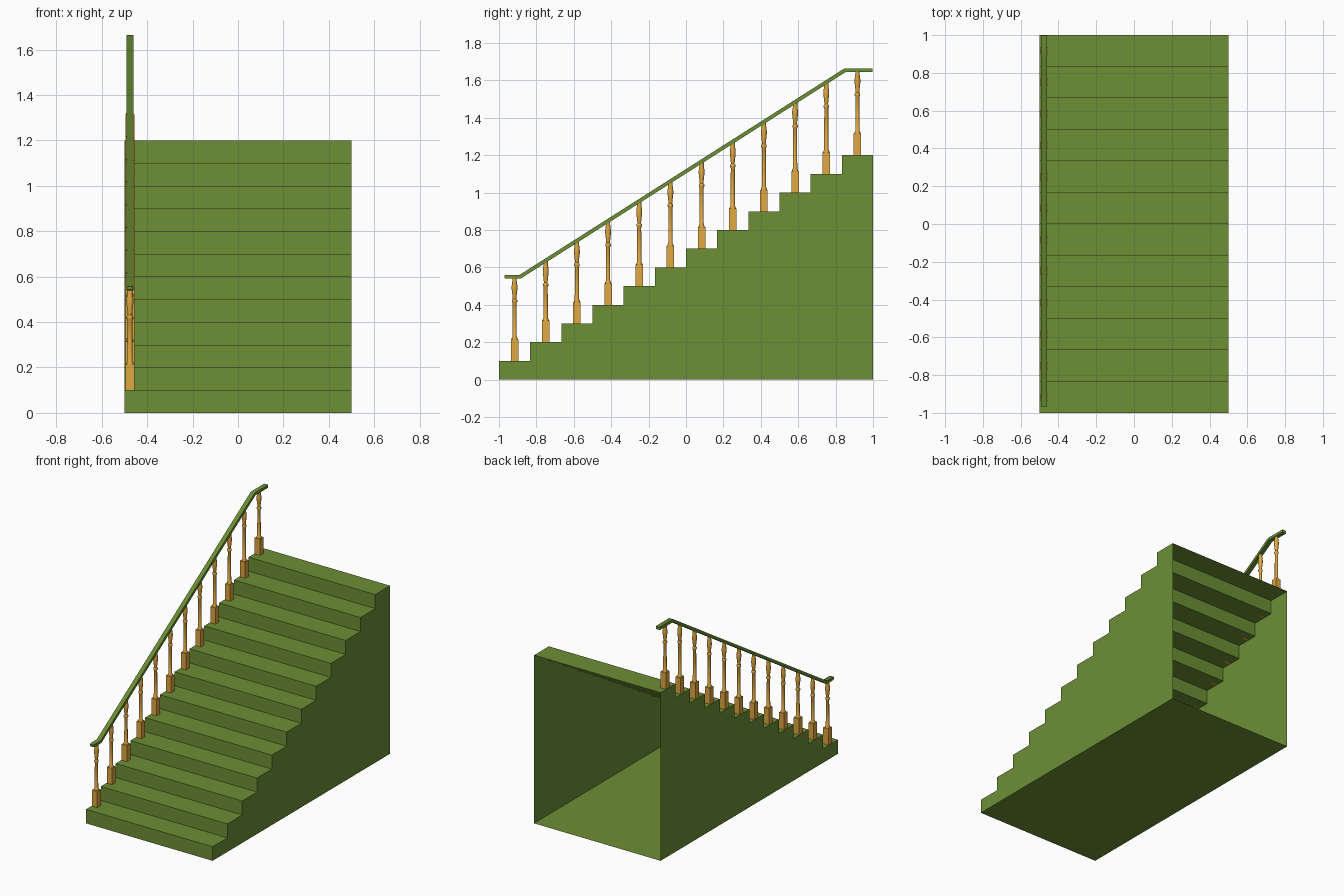
import bpy, bmesh, math

if "Cube" in bpy.data.objects:
    bpy.data.objects.remove(bpy.data.objects["Cube"])

STEPS, RISE, RUN = 12, 0.1, 2 / 12
RAIL_X = -0.476


def material(name, color):
    m = bpy.data.materials.new(name)
    m.diffuse_color = color
    m.use_nodes = True
    m.node_tree.nodes["Principled BSDF"].inputs["Base Color"].default_value = m.diffuse_color
    return m


green = material("green_paint", (0.153, 0.275, 0.036, 1))
wood = material("turned_wood", (0.75, 0.39, 0.053, 1))


def finish(bm, name, mat, smooth=False):
    bmesh.ops.recalc_face_normals(bm, faces=bm.faces)
    mesh = bpy.data.meshes.new(name)
    bm.to_mesh(mesh)
    bm.free()
    mesh.materials.append(mat)
    if smooth:
        mesh.shade_smooth()
        mesh.set_sharp_from_angle(angle=math.radians(40))
    ob = bpy.data.objects.new(name, mesh)
    bpy.context.collection.objects.link(ob)
    return ob


def loft(bm, rings):
    """Skin a list of vertex rings and cap both ends."""
    n = len(rings[0])
    for a, b in zip(rings, rings[1:]):
        for i in range(n):
            j = (i + 1) % n
            bm.faces.new((a[i], a[j], b[j], b[i]))
    bm.faces.new(rings[0])
    bm.faces.new(rings[-1])


# Stair shell: stepped profile, closed floor and sides, open at the back
profile = [(-1, 0)]
for i in range(STEPS):
    z = (i + 1) * RISE
    profile += [(-1 + i * RUN, z), (-1 + (i + 1) * RUN, z)]
profile.append((1, 0))
bm = bmesh.new()
left, right = [[bm.verts.new((x, y, z)) for y, z in profile] for x in (-0.5, 0.5)]
loft(bm, [left, right])
bmesh.ops.recalc_face_normals(bm, faces=bm.faces)
back = [f for f in bm.faces if all(v.co.y > 0.999 for v in f.verts)]
bmesh.ops.delete(bm, geom=back, context='FACES_ONLY')
finish(bm, "stairs", green)

# Handrail: flat section swept along a bent path, front tip slightly eased
path = [(-0.97, 0.55), (-0.962, 0.55), (-0.887, 0.55), (0.85, 1.654), (0.998, 1.654)]
section = [(-0.016, -0.010), (0.016, -0.010), (0.016, 0.010), (-0.016, 0.010)]
bm = bmesh.new()
rings = []
for k, (y, z) in enumerate(path):
    s = 0.75 if k == 0 else 1.0
    lean = math.tan(math.atan(0.635) / 2) if k in (2, 3) else 0
    rings.append([bm.verts.new((RAIL_X + u * s, y - v * s * lean, z + v * s))
                  for u, v in section])
loft(bm, rings)
finish(bm, "handrail", green, smooth=True)


def rail_height(y):
    t = min(max((y + 0.887) / 1.737, 0), 1)
    return 0.55 + t * 1.104


# Balusters: square foot, turned shaft with collar and flared head
shaft = [(0.017, 0.112), (0.017, 0.120), (0.012, 0.130)]
head = [(0.011, -0.135), (0.015, -0.128), (0.015, -0.119), (0.010, -0.112),
        (0.013, -0.085), (0.016, -0.060), (0.016, -0.045), (0.012, -0.015),
        (0.012, 0.0)]
SIDES = 12
for i in range(STEPS):
    y, z0 = -1 + (i + 0.5) * RUN, (i + 1) * RISE
    top = rail_height(y) - 0.006
    bm = bmesh.new()
    foot = [[bm.verts.new((RAIL_X + sx * 0.02, y + sy * 0.02, z))
             for sx, sy in ((-1, -1), (1, -1), (1, 1), (-1, 1))]
            for z in (z0, z0 + 0.115)]
    loft(bm, foot)
    stations = [(r, z0 + h) for r, h in shaft] + [(r, top + h) for r, h in head]
    angles = [(k + 0.5) * math.tau / SIDES for k in range(SIDES)]
    loft(bm, [[bm.verts.new((RAIL_X + r * math.cos(a), y + r * math.sin(a), z))
               for a in angles] for r, z in stations])
    finish(bm, f"baluster_{i + 1:02d}", wood, smooth=True)
